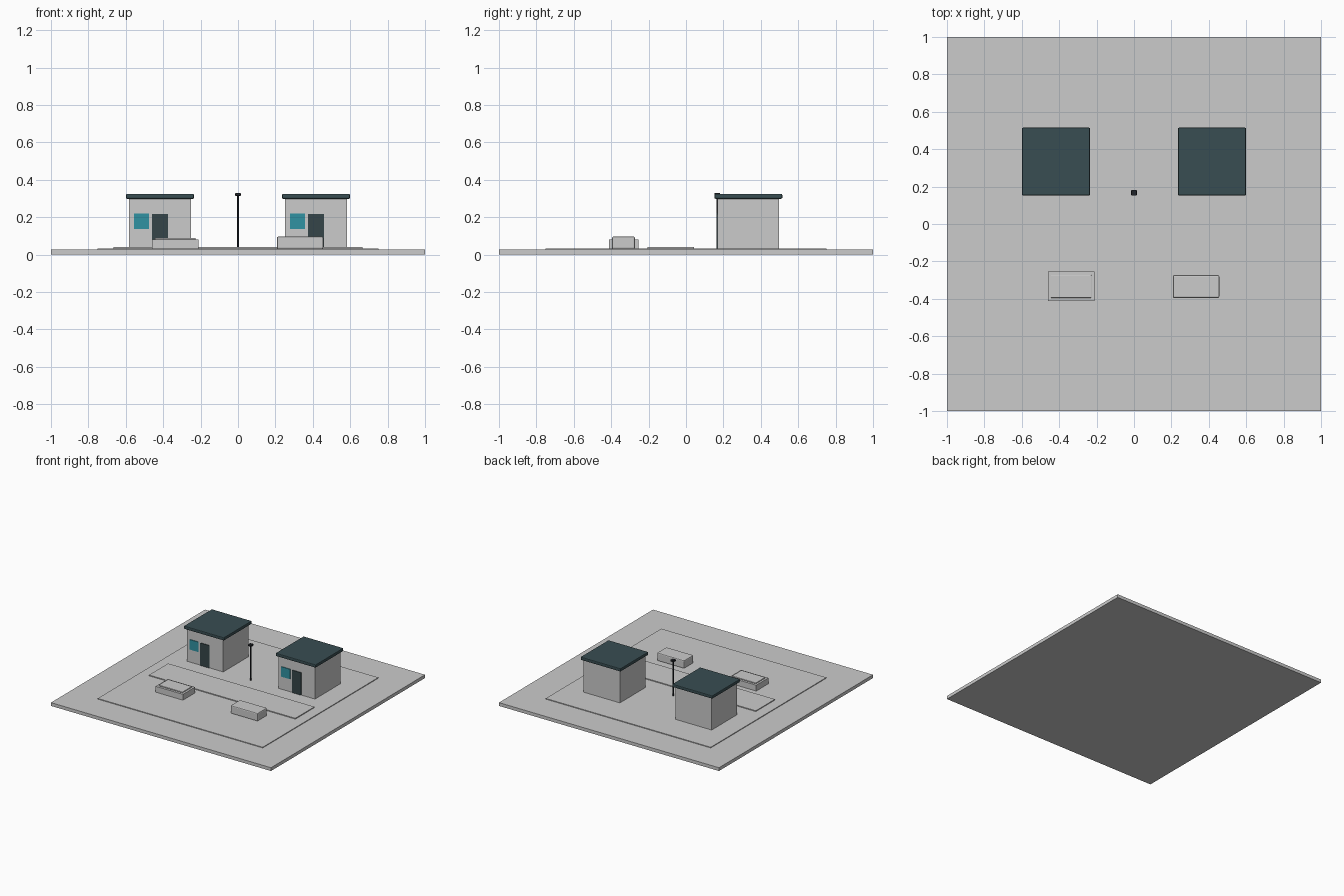
import bpy

if "Cube" in bpy.data.objects:
    bpy.data.objects.remove(bpy.data.objects["Cube"])


def material(name, rgb):
    m = bpy.data.materials.new(name)
    m.diffuse_color = (*rgb, 1)
    m.use_nodes = True
    m.node_tree.nodes["Principled BSDF"].inputs["Base Color"].default_value = m.diffuse_color
    return m


ROOF = material("dark_slate", (0.04, 0.075, 0.085))
DOOR = material("door_slate", (0.035, 0.06, 0.065))
GLASS = material("teal_glass", (0.03, 0.29, 0.36))
IRON = material("dark_iron", (0.015, 0.017, 0.022))


def box(name, x, y, z, mat=None, bevel=0):
    """Box from (min, max) ranges, with optional bevelled edges."""
    spans = (x, y, z)
    bpy.ops.mesh.primitive_cube_add(size=1, location=[(a + b) / 2 for a, b in spans])
    ob = bpy.context.object
    ob.name = name
    ob.scale = [b - a for a, b in spans]
    bpy.ops.object.transform_apply(location=False, rotation=False, scale=True)
    if mat:
        ob.data.materials.append(mat)
    if bevel:
        mod = ob.modifiers.new("soft_edges", "BEVEL")
        mod.width = bevel
        mod.segments = 2
    return ob


# Stepped ground, plaza and road
box("ground", (-1, 1), (-1, 1), (0, 0.027))
box("plaza", (-0.75, 0.75), (-0.75, 0.75), (0.02, 0.033))
box("road", (-0.665, 0.665), (-0.205, 0.043), (0.025, 0.04))

# Two identical huts
for side, cx in (("left", -0.417), ("right", 0.417)):
    box(side + "_hut_walls", (cx - 0.165, cx + 0.165), (0.168, 0.498), (0.03, 0.3))
    box(side + "_hut_roof", (cx - 0.182, cx + 0.182), (0.152, 0.515),
        (0.299, 0.325), ROOF, 0.006)
    box(side + "_hut_door", (cx - 0.042, cx + 0.042), (0.163, 0.175),
        (0.033, 0.218), DOOR)
    box(side + "_hut_window", (cx - 0.14, cx - 0.058), (0.163, 0.175),
        (0.138, 0.22), GLASS)

# Lamp post between the huts
bpy.ops.mesh.primitive_cylinder_add(vertices=12, radius=0.005, depth=0.29,
                                    location=(0, 0.167, 0.175))
post = bpy.context.object
post.name = "lamp_post"
post.data.materials.append(IRON)
bpy.ops.object.shade_smooth_by_angle()
box("lamp_head", (-0.015, 0.015), (0.152, 0.182), (0.315, 0.33), IRON, 0.003)

# Low blocks in front of the road
box("left_block_base", (-0.46, -0.212), (-0.412, -0.255), (0.03, 0.081))
box("left_block_lid", (-0.445, -0.227), (-0.395, -0.272), (0.08, 0.09), bevel=0.004)
box("right_block", (0.208, 0.456), (-0.396, -0.273), (0.03, 0.097), bevel=0.008)
